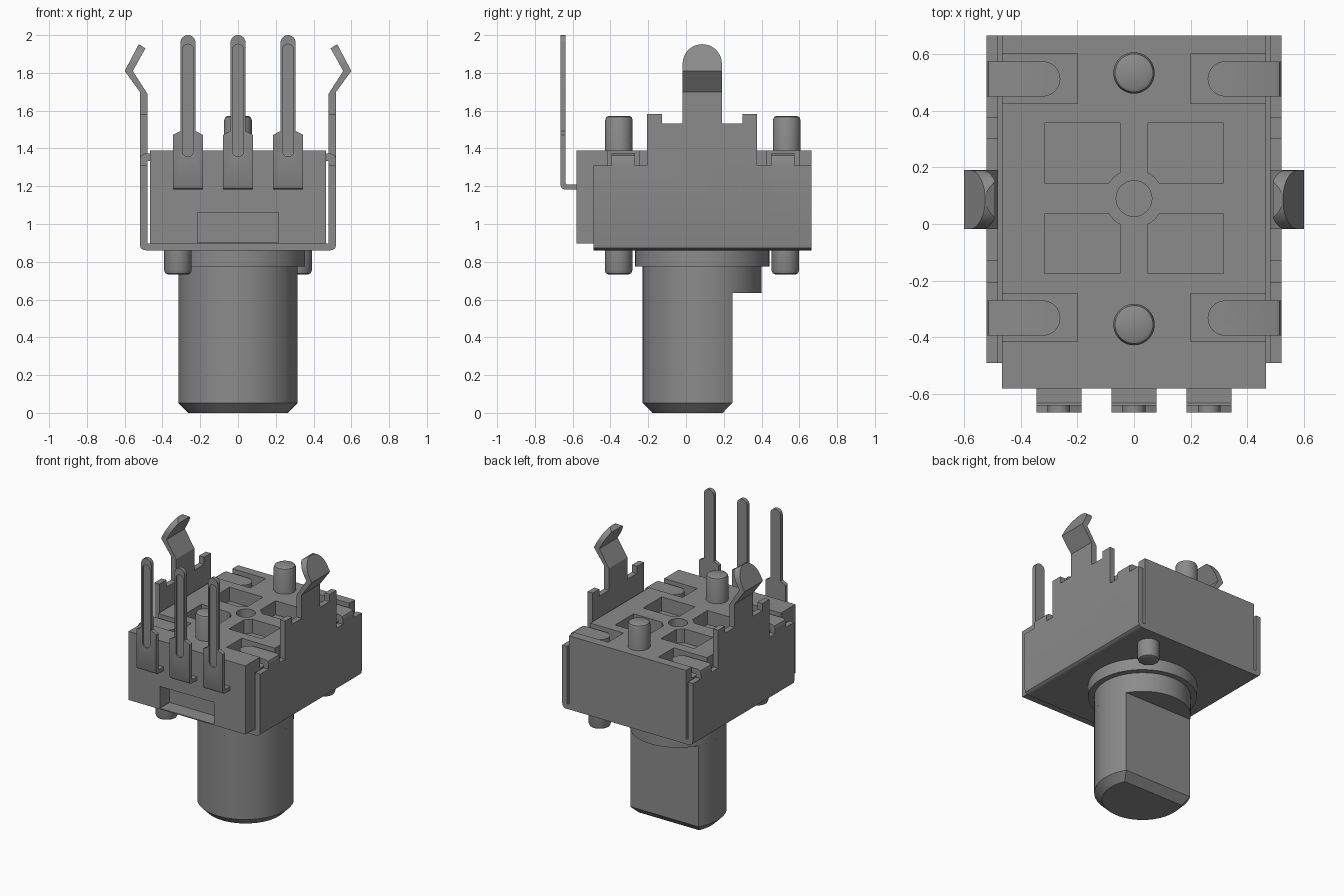
import bpy, bmesh, math

cube = bpy.data.objects.get("Cube")
if cube:
    bpy.data.objects.remove(cube, do_unlink=True)

GREY = (0.26, 0.26, 0.26, 1)
grey = bpy.data.materials.new("mid grey")
grey.use_nodes = True
grey.diffuse_color = GREY
grey.node_tree.nodes["Principled BSDF"].inputs["Base Color"].default_value = GREY
CY = 0.086          # shaft and shell centre line in y
parts = []


def loft(name, rings):
    """Solid through matching rings of 3D points, capped at both ends."""
    bm = bmesh.new()
    loops = [[bm.verts.new(p) for p in ring] for ring in rings]
    n = len(loops[0])
    for a, b in zip(loops, loops[1:]):
        for i in range(n):
            j = (i + 1) % n
            bm.faces.new((a[i], a[j], b[j], b[i]))
    bm.faces.new(loops[0][::-1])
    bm.faces.new(loops[-1])
    bmesh.ops.recalc_face_normals(bm, faces=bm.faces)
    mesh = bpy.data.meshes.new(name)
    bm.to_mesh(mesh)
    bm.free()
    mesh.materials.append(grey)
    ob = bpy.data.objects.new(name, mesh)
    bpy.context.collection.objects.link(ob)
    parts.append(ob)
    return ob


def prism(name, axis, pts, lo, hi):
    """Extrude a flat outline along one axis."""
    place = {"x": lambda a, b, t: (t, a, b),
             "y": lambda a, b, t: (a, t, b),
             "z": lambda a, b, t: (a, b, t)}[axis]
    return loft(name, [[place(a, b, t) for a, b in pts] for t in (lo, hi)])


def box(name, x0, x1, y0, y1, z0, z1):
    return prism(name, "z", [(x0, y0), (x1, y0), (x1, y1), (x0, y1)], z0, z1)


def arc(cx, cy, r, start, end, n):
    return [(cx + r * math.cos(start + (end - start) * i / n),
             cy + r * math.sin(start + (end - start) * i / n)) for i in range(n + 1)]


def lathe(name, x, y, profile, n=40):
    """Round part from (radius, height) pairs."""
    return loft(name, [[(px, py, z) for px, py in arc(x, y, r, 0, 2 * math.pi, n)[:-1]]
                       for r, z in profile])


def combine(ob, other, operation):
    """Apply a boolean and discard the second object."""
    mod = ob.modifiers.new("cut", "BOOLEAN")
    mod.operation, mod.solver, mod.object = operation, "EXACT", other
    with bpy.context.temp_override(object=ob, active_object=ob):
        bpy.ops.object.modifier_apply(modifier=mod.name)
    parts.remove(other)
    bpy.data.objects.remove(other, do_unlink=True)


# Body block with open pockets for the folded tabs and four inner pockets
body = box("body", -0.465, 0.465, -0.58, 0.665, 0.896, 1.39)
for s in (-1, 1):
    for y0, y1 in ((-0.415, -0.245), (0.425, 0.60)):
        x0, x1 = sorted((s * 0.20, s * 0.50))
        combine(body, box("cutter", x0, x1, y0, y1, 1.31, 1.45), "DIFFERENCE")
    for y0, y1 in ((-0.174, 0.036), (0.145, 0.356)):
        x0, x1 = sorted((s * 0.05, s * 0.316))
        combine(body, box("cutter", x0, x1, y0, y1, 1.29, 1.45), "DIFFERENCE")

# Round boss with centre hole, and the notch in the front
combine(body, lathe("boss", 0, 0.09, [(0.104, 1.2), (0.104, 1.39)]), "UNION")
combine(body, lathe("cutter", 0, 0.09, [(0.063, 1.24), (0.063, 1.45)]), "DIFFERENCE")
combine(body, box("cutter", -0.215, 0.215, -0.65, -0.47, 0.903, 1.06), "DIFFERENCE")

# Bent sheet shell: U section with spring clips, trimmed to its side outline
half = [(0.485, 0.86), (0.502, 0.863), (0.515, 0.873), (0.52, 0.895), (0.52, 1.70),
        (0.60, 1.81), (0.525, 1.952), (0.49, 1.93), (0.557, 1.81), (0.48, 1.69),
        (0.48, 0.896)]
shell = prism("shell", "y", half + [(-x, z) for x, z in reversed(half)], -0.49, 0.665)
side = [(0.8, 0.7), (0.8, 1.31), (0.376, 1.31), (0.376, 1.583), (0.30, 1.583),
        (0.30, 1.532), (0.19, 1.532)]
side += arc(CY, 1.848, 0.104, 0, math.pi, 20)
side += [(-0.018, 1.532), (-0.128, 1.532), (-0.128, 1.583), (-0.207, 1.583),
         (-0.207, 1.31), (-0.8, 1.31), (-0.8, 0.7)]
combine(shell, prism("cutter", "x", side, -0.8, 0.8), "INTERSECT")

# Four tabs folded over the body, with rounded ends
for s, hand in ((1, "left"), (-1, "right")):
    for yc, end in ((-0.332, "front"), (0.512, "back")):
        section = [(0.52, 1.30), (0.52, 1.345), (0.513, 1.363), (0.495, 1.372),
                   (0.25, 1.372), (0.25, 1.333), (0.48, 1.333), (0.48, 1.30)]
        tab = prism(f"fold_tab_{end}_{hand}", "y",
                    [(s * x, z) for x, z in section], yc - 0.1, yc + 0.1)
        plan = [(0.6, yc + 0.062)] + arc(0.322, yc, 0.062, math.pi / 2, 1.5 * math.pi, 16)
        plan += [(0.6, yc - 0.062)]
        combine(tab, prism("cutter", "z", [(s * x, y) for x, y in plan], 1.2, 1.5),
                "INTERSECT")

# Three terminal pins: bent strip trimmed to its front outline, with a pressed groove
for cx, label in ((-0.265, "right"), (0, "middle"), (0.265, "left")):
    strip = [(-0.55, 1.182), (-0.64, 1.182), (-0.657, 1.188), (-0.665, 1.205),
             (-0.665, 2.1), (-0.638, 2.1), (-0.638, 1.215), (-0.632, 1.209), (-0.55, 1.209)]
    pin = prism("pin_" + label, "x", strip, cx - 0.1, cx + 0.1)
    face = [(cx + 0.079, 1.1), (cx + 0.079, 1.472), (cx + 0.04, 1.492)]
    face += arc(cx, 1.96, 0.04, 0, math.pi, 16)
    face += [(cx - 0.04, 1.492), (cx - 0.079, 1.472), (cx - 0.079, 1.1)]
    combine(pin, prism("cutter", "y", face, -0.8, -0.4), "INTERSECT")
    slot = arc(cx, 1.923, 0.029, 0, math.pi, 12) + arc(cx, 1.386, 0.029, math.pi, 2 * math.pi, 12)
    combine(pin, prism("cutter", "y", slot, -0.7, -0.654), "DIFFERENCE")

# Locating pegs above and below
for y, end in ((-0.355, "front"), (0.533, "back")):
    lathe("top_peg_" + end, 0, y,
          [(0.073, 1.3), (0.073, 1.55), (0.067, 1.566), (0.053, 1.573)])
for x, y, end in ((-0.318, -0.357, "front"), (0.318, 0.526, "back")):
    lathe("bottom_peg_" + end, x, y,
          [(0.053, 0.733), (0.067, 0.739), (0.073, 0.755), (0.073, 0.88)])

# Collar, round shaft top, and D-shaped shaft with chamfered end
lathe("collar", 0, CY, [(0.355, 0.775), (0.355, 0.87)], 64)
lathe("shaft_top", 0, CY, [(0.315, 0.635), (0.315, 0.80)], 64)


def d_ring(r, flat, z):
    a = math.asin(flat / r)
    return [(x, y, z) for x, y in arc(0, CY, r, math.pi - a, 2 * math.pi + a, 48)]


loft("shaft", [d_ring(0.264, 0.108, 0), d_ring(0.315, 0.159, 0.052),
               d_ring(0.315, 0.159, 0.64)])

# Smooth the round faces and keep the edges sharp
bpy.ops.object.select_all(action="DESELECT")
for ob in parts:
    ob.select_set(True)
bpy.context.view_layer.objects.active = body
bpy.ops.object.shade_smooth_by_angle(angle=math.radians(28))
